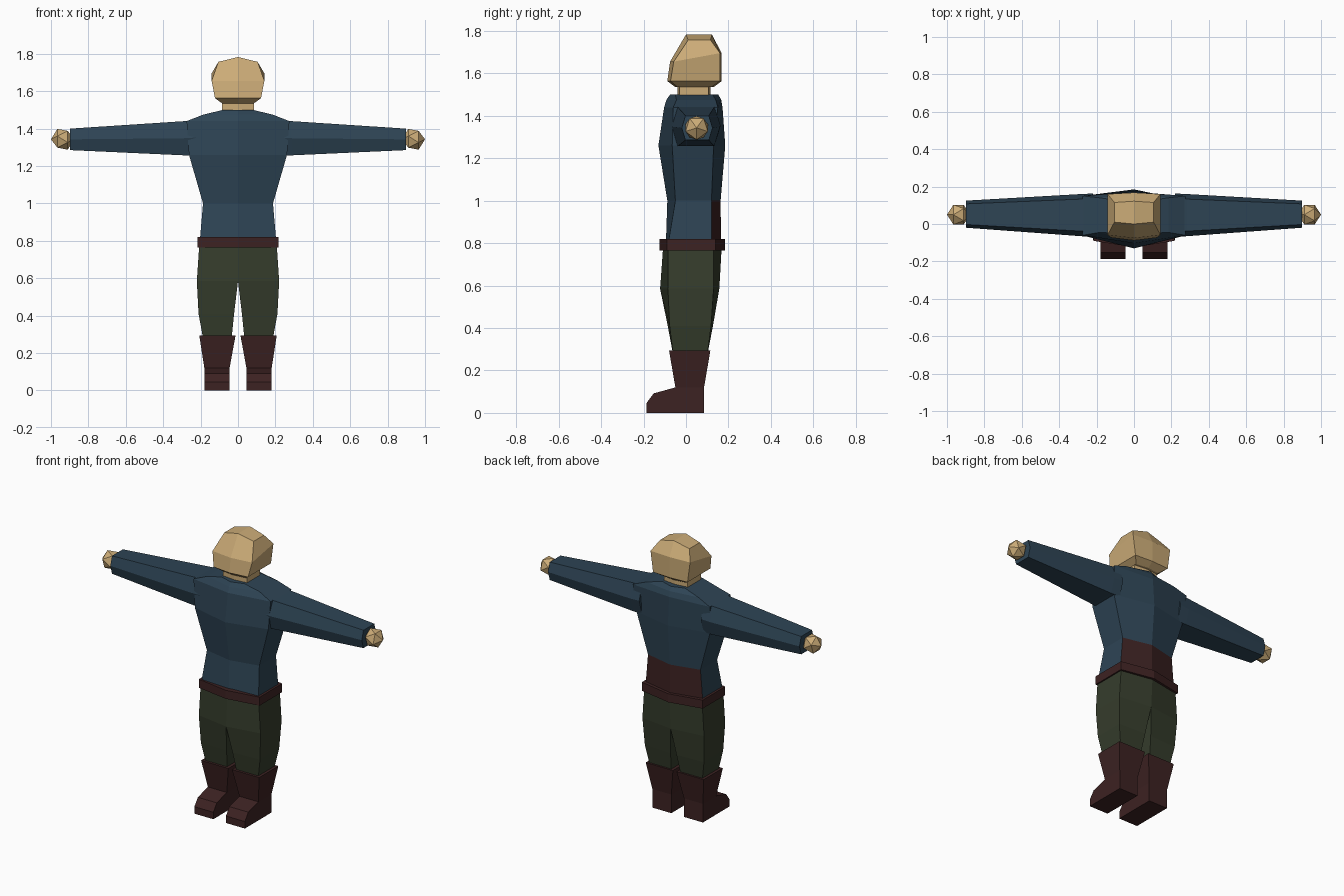
import bpy, bmesh, math
from mathutils import Matrix

if "Cube" in bpy.data.objects:
    bpy.data.objects.remove(bpy.data.objects["Cube"], do_unlink=True)


def material(name, rgb):
    m = bpy.data.materials.new(name)
    m.use_nodes = True
    m.diffuse_color = (*rgb, 1)
    m.node_tree.nodes["Principled BSDF"].inputs["Base Color"].default_value = (*rgb, 1)
    return m


SKIN = material("skin tan", (0.60, 0.41, 0.185))
BLUE = material("shirt blue", (0.027, 0.058, 0.090))
GREEN = material("trouser green", (0.036, 0.046, 0.025))
BROWN = material("leather brown", (0.046, 0.016, 0.016))


def finish(name, bm, *mats):
    bmesh.ops.recalc_face_normals(bm, faces=bm.faces)
    mesh = bpy.data.meshes.new(name)
    bm.to_mesh(mesh)
    bm.free()
    for m in mats:
        mesh.materials.append(m)
    ob = bpy.data.objects.new(name, mesh)
    bpy.context.collection.objects.link(ob)
    return ob


def loft(rings):
    """Skin a stack of equal-sized point rings and cap both ends."""
    bm = bmesh.new()
    rows = [[bm.verts.new(p) for p in r] for r in rings]
    n = len(rows[0])
    for a, b in zip(rows, rows[1:]):
        for i in range(n):
            j = (i + 1) % n
            bm.faces.new((a[i], a[j], b[j], b[i]))
    for r in (rows[0], rows[-1]):
        if n == 6:
            bm.faces.new(r[:4])
            bm.faces.new((r[0], r[3], r[4], r[5]))
        else:
            bm.faces.new(r)
    return bm


def body_ring(z, w, fc, fs, bs, bc, lift=0.0, tilt=0.0):
    """Six-point section with a centre ridge at the front and the back."""
    return [(0, fc, z + lift), (w, fs, z), (w, bs, z + tilt),
            (0, bc, z + tilt + lift), (-w, bs, z + tilt), (-w, fs, z)]


# Shirt torso, with the lower back in leather
bm = loft([body_ring(*r) for r in (
    (0.79, 0.205, -0.095, -0.085, 0.12, 0.165),
    (1.00, 0.187, -0.088, -0.05, 0.12, 0.163),
    (1.26, 0.262, -0.130, -0.065, 0.13, 0.185),
    (1.44, 0.275, -0.103, -0.06, 0.15, 0.172),
    (1.475, 0.185, -0.092, -0.045, 0.14, 0.166),
    (1.50, 0.08, -0.075, -0.05, 0.125, 0.152))])
bmesh.ops.recalc_face_normals(bm, faces=bm.faces)
for f in bm.faces:
    if f.normal.y > 0.5 and f.calc_center_median().z < 1.0:
        f.material_index = 1
finish("shirt_torso", bm, BLUE, BROWN)

# Belt
finish("belt", loft([body_ring(z, 0.217, -0.125, -0.09, 0.14, 0.183)
                     for z in (0.765, 0.82)]), BROWN)

# Neck and head
finish("neck", loft([body_ring(z, 0.085, -0.04, -0.03, 0.105, 0.115)
                     for z in (1.48, 1.56)]), SKIN)
finish("head", loft([body_ring(*r) for r in (
    (1.535, 0.085, -0.05, -0.04, 0.12, 0.13),
    (1.563, 0.123, -0.088, -0.073, 0.16, 0.168),
    (1.655, 0.141, -0.075, -0.058, 0.16, 0.168, 0, 0.04),
    (1.757, 0.105, 0.0, 0.01, 0.115, 0.122, 0.026))]), SKIN)


def arm_ring(x, y0, y1, z0, z1):
    """Six-sided sleeve section, widest at mid height."""
    c, zm = 0.12 * (y1 - y0), (z0 + z1) / 2
    return [(x, y0, zm), (x, y0 + c, z1), (x, y1 - c, z1),
            (x, y1, zm), (x, y1 - c, z0), (x, y0 + c, z0)]


def leg_ring(s, z, xi, xo, fi, fo, bo, bi):
    """Four-sided leg section: inner and outer x, then front and back y."""
    return [(s * xi, fi, z), (s * xo, fo, z), (s * xo, bo, z), (s * xi, bi, z)]


FOOT = [(0.085, 0), (0.085, 0.12), (-0.05, 0.12),
        (-0.152, 0.092), (-0.187, 0.045), (-0.187, 0)]

for side, s in (("left", 1), ("right", -1)):
    # Sleeve
    finish(side + "_sleeve", loft([
        arm_ring(s * 0.22, -0.07, 0.163, 1.258, 1.447),
        arm_ring(s * 0.285, -0.065, 0.16, 1.257, 1.44),
        arm_ring(s * 0.897, -0.02, 0.125, 1.285, 1.40)]), BLUE)

    # Hand
    bm = bmesh.new()
    bmesh.ops.create_icosphere(
        bm, subdivisions=1, radius=0.062,
        matrix=Matrix.Translation((s * 0.938, 0.05, 1.343))
        @ Matrix.Rotation(s * math.pi / 2, 4, 'Y'))
    finish(side + "_hand", bm, SKIN)

    # Trouser leg
    finish(side + "_trouser_leg", loft([leg_ring(s, *r) for r in (
        (0.78, 0, 0.207, -0.108, -0.085, 0.13, 0.168),
        (0.585, 0, 0.22, -0.122, -0.085, 0.13, 0.157),
        (0.41, 0.021, 0.211, -0.086, -0.077, 0.118, 0.127),
        (0.27, 0.035, 0.185, -0.06, -0.06, 0.10, 0.10))]), GREEN)

    # Boot shaft and foot
    finish(side + "_boot_shaft", loft([leg_ring(s, *r) for r in (
        (0.295, 0.013, 0.207, -0.08, -0.08, 0.115, 0.115),
        (0.12, 0.045, 0.18, -0.05, -0.05, 0.085, 0.085))]), BROWN)
    bm = bmesh.new()
    outline = [bm.verts.new((s * 0.045, y, z)) for y, z in FOOT]
    face = bm.faces.new(outline)
    ext = bmesh.ops.extrude_face_region(bm, geom=[face], use_keep_orig=True)
    moved = [v for v in ext["geom"] if isinstance(v, bmesh.types.BMVert)]
    bmesh.ops.translate(bm, verts=moved, vec=(s * 0.135, 0, 0))
    finish(side + "_boot_foot", bm, BROWN)
